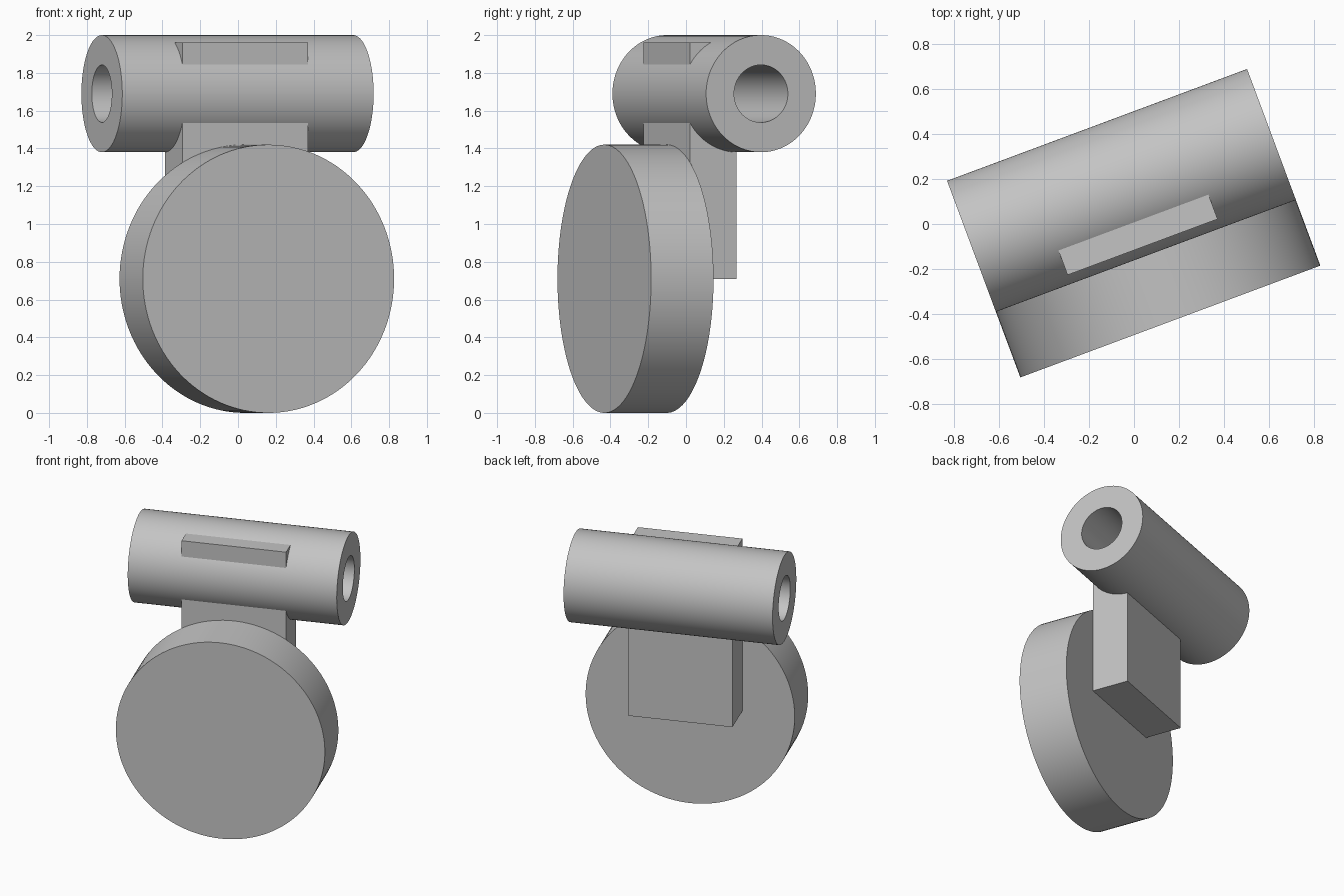
import bpy
from math import radians
from mathutils import Matrix

default = bpy.data.objects.get("Cube")
if default:
    bpy.data.objects.remove(default, do_unlink=True)

grey = bpy.data.materials.new("plain grey")
grey.use_nodes = True
GREY = (0.55, 0.55, 0.55, 1)
grey.diffuse_color = GREY
grey.node_tree.nodes["Principled BSDF"].inputs["Base Color"].default_value = GREY

# The whole assembly is turned about the vertical axis
TURN = Matrix.Rotation(radians(20.44), 4, "Z")
HALF = 0.71            # disc radius, and half the tube length
TUBE_Y, TUBE_Z = 0.159, 1.69
DISC_FRONT, DISC_BACK, BLOCK_BACK = -0.4615, -0.109, 0.152


def finish(name, location, rotation=Matrix()):
    obj = bpy.context.object
    obj.name = obj.data.name = name
    obj.data.transform(TURN @ Matrix.Translation(location) @ rotation)
    obj.data.materials.append(grey)
    return obj


def cylinder(name, radius, length, location, axis):
    bpy.ops.mesh.primitive_cylinder_add(vertices=128, radius=radius, depth=length)
    return finish(name, location, Matrix.Rotation(radians(90), 4, axis))


def bore(target, radius):
    """Drill a hole along the tube axis."""
    cutter = cylinder("bore_cutter", radius, 2, (0, TUBE_Y, TUBE_Z), "Y")
    cutter.hide_render = True
    cut = target.modifiers.new("bore", "BOOLEAN")
    cut.operation, cut.solver, cut.object = "DIFFERENCE", "EXACT", cutter
    bpy.context.view_layer.objects.active = target
    bpy.ops.object.modifier_apply(modifier=cut.name)
    bpy.data.objects.remove(cutter, do_unlink=True)


def smooth(obj):
    bpy.ops.object.select_all(action="DESELECT")
    obj.select_set(True)
    bpy.context.view_layer.objects.active = obj
    bpy.ops.object.shade_smooth_by_angle(angle=radians(30))


# Round front disc
disc = cylinder("front_disc", HALF, DISC_BACK - DISC_FRONT,
                (0, (DISC_FRONT + DISC_BACK) / 2, HALF), "X")
smooth(disc)

# Hollow tube lying across the top
tube = cylinder("top_tube", 0.31, 2 * HALF, (0, TUBE_Y, TUBE_Z), "Y")
bore(tube, 0.152)
smooth(tube)

# Upright block joining disc and tube, kept clear of the tube's bore
bottom, top = HALF, 1.96
bpy.ops.mesh.primitive_cube_add(size=1)
block = finish("connecting_block", (0, (DISC_BACK + BLOCK_BACK) / 2, (bottom + top) / 2),
               Matrix.Diagonal((HALF, BLOCK_BACK - DISC_BACK, top - bottom, 1)))
bore(block, 0.2)
